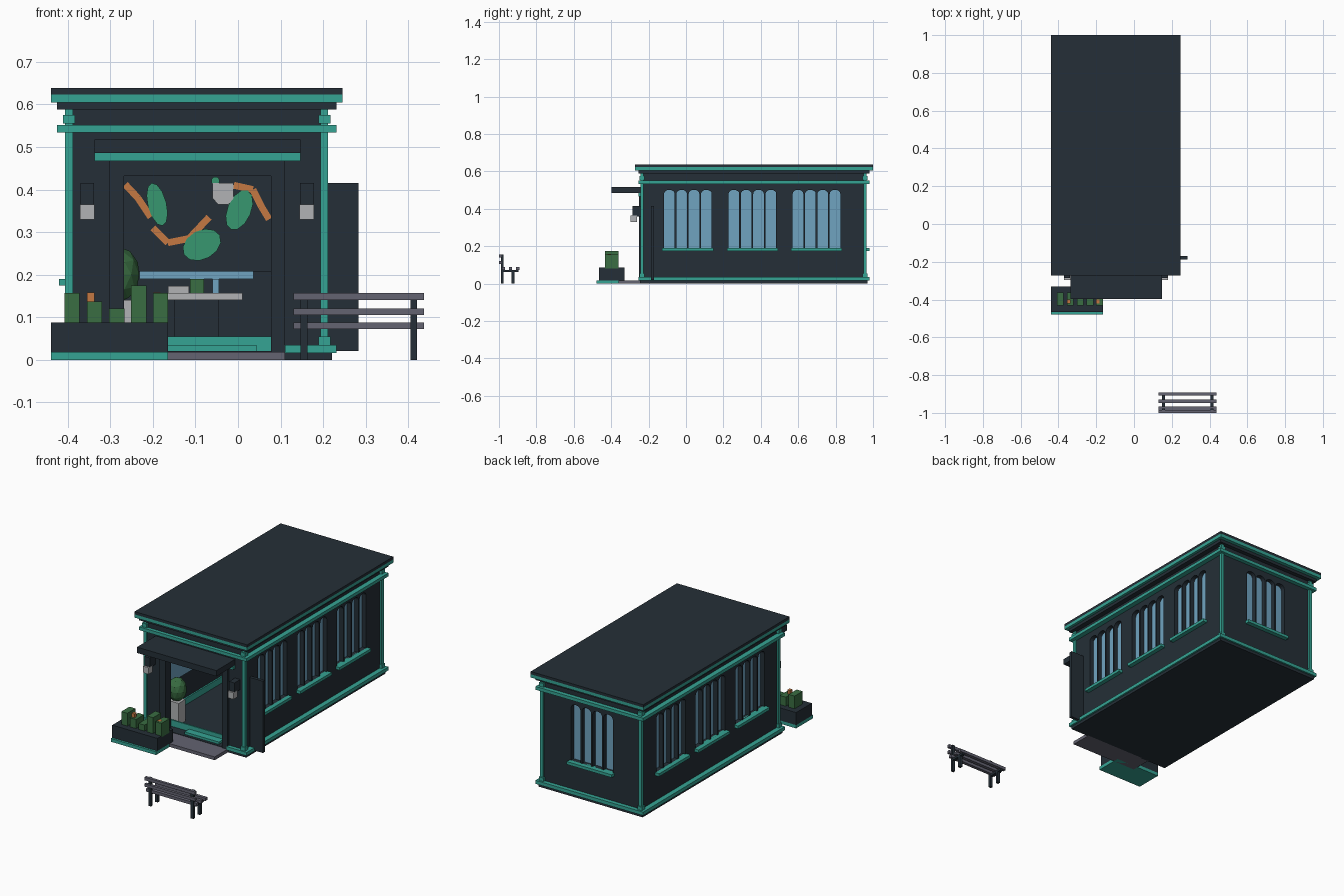
import bpy, bmesh, math
from mathutils import Matrix, Vector

old = bpy.data.objects.get("Cube")
if old:
    bpy.data.objects.remove(old, do_unlink=True)


def material(name, r, g, b):
    m = bpy.data.materials.new(name)
    m.use_nodes = True
    m.diffuse_color = (r, g, b, 1)
    m.node_tree.nodes["Principled BSDF"].inputs["Base Color"].default_value = (r, g, b, 1)
    return m


DARK = material("dark slate", .018, .028, .038)
TEAL = material("teal trim", .036, .37, .295)
BLUE = material("window blue", .16, .37, .53)
HEDGE = material("hedge green", .042, .155, .055)
LEAF = material("leaf green", .038, .31, .16)
ORANGE = material("flower orange", .56, .19, .055)
LIGHT = material("light grey", .44, .45, .46)
GREY = material("bench grey", .125, .125, .165)


def finish(name, bm, mat):
    bmesh.ops.recalc_face_normals(bm, faces=bm.faces[:])
    me = bpy.data.meshes.new(name)
    bm.to_mesh(me)
    bm.free()
    me.materials.append(mat)
    ob = bpy.data.objects.new(name, me)
    bpy.context.collection.objects.link(ob)
    return ob


def add_box(bm, x, y, z):
    mat = Matrix.Translation([(a + b) / 2 for a, b in (x, y, z)])
    mat = mat @ Matrix.Diagonal([b - a for a, b in (x, y, z)] + [1])
    bmesh.ops.create_cube(bm, size=1, matrix=mat)


def boxes(name, mat, *parts):
    bm = bmesh.new()
    for p in parts:
        add_box(bm, *p)
    return finish(name, bm, mat)


def add_prism(bm, pts, depth, mat):
    """Extrude a profile in local XZ along local Y, then place it."""
    face = bm.faces.new([bm.verts.new(mat @ Vector((u, 0, v))) for u, v in pts])
    res = bmesh.ops.extrude_face_region(bm, geom=[face])
    verts = [e for e in res["geom"] if isinstance(e, bmesh.types.BMVert)]
    bmesh.ops.translate(bm, verts=verts, vec=mat.to_3x3() @ Vector((0, depth, 0)))


def ring(name, mat, x, y, z, t):
    return boxes(name, mat,
                 (x, (y[0], y[0] + t), z), (x, (y[1] - t, y[1]), z),
                 ((x[0], x[0] + t), (y[0] + t, y[1] - t), z),
                 ((x[1] - t, x[1]), (y[0] + t, y[1] - t), z))


# Main dimensions
CX = -.097
WX, WY = (-.397, .203), (-.235, .957)     # wall faces
TX, TY = (-.425, .231), (-.255, .98)      # projecting trim
DOOR = (-.268, .077)
T = .03

# Walls, hollowed and cut for the doorway and the arched panes
walls = boxes("walls", DARK, (WX, WY, (.02, .59)))
IX, IY = (WX[0] + T, WX[1] - T), (WY[0] + T, WY[1] - T)
room = boxes("room_cutter", DARK, (IX, IY, (.01, .57)))
door = boxes("door_cutter", DARK, (DOOR, (-.4, -.15), (.01, .432)))

# Window places: centre position and rotation about z
places = [(CX, WY[1], math.pi)]
for yc in (.01, .355, .698):
    places += [(WX[0], yc, -math.pi / 2), (WX[1], yc, math.pi / 2)]

pane_h, arch_h, half = .29, .022, .0285
arch = [(half * math.cos(a), pane_h + arch_h * math.sin(a))
        for a in (math.pi * i / 8 for i in range(9))]
pane = [(-half, 0), (half, 0)] + arch
cut, glass, sill = bmesh.new(), bmesh.new(), bmesh.new()
for px, py, rot in places:
    base = Matrix.Translation((px, py, .19)) @ Matrix.Rotation(rot, 4, 'Z')
    for i in range(4):
        add_prism(cut, pane, .1, base @ Matrix.Translation(((i - 1.5) * .066, -.05, 0)))
    add_prism(glass, [(-.134, 0), (.134, 0), (.134, .315), (-.134, .315)], .012,
              base @ Matrix.Translation((0, .024, 0)))
    add_prism(sill, [(-.137, -.016), (.137, -.016), (.137, 0), (-.137, 0)], .035,
              base @ Matrix.Translation((0, -.024, 0)))
panes = finish("pane_cutter", cut, DARK)
finish("window_glass", glass, BLUE)
finish("window_sills", sill, TEAL)

for cutter in (room, door, panes):
    cutter.hide_render = True
    mod = walls.modifiers.new("cut", 'BOOLEAN')
    mod.operation, mod.solver, mod.object = 'DIFFERENCE', 'EXACT', cutter
    bpy.context.view_layer.objects.active = walls
    bpy.ops.object.modifier_apply(modifier=mod.name)
    bpy.data.objects.remove(cutter, do_unlink=True)

# Floor, base trim open at the doorway, corner posts
boxes("floor", DARK, ((-.415, .221), (-.245, .97), (0, .02)))
boxes("base_trim", TEAL,
      ((TX[0], -.303), (TY[0], -.23), (.016, .035)),
      ((.11, TX[1]), (TY[0], -.23), (.016, .035)),
      (TX, (.95, TY[1]), (.016, .035)),
      ((TX[0], -.39), (-.23, .95), (.016, .035)),
      ((.196, TX[1]), (-.23, .95), (.016, .035)))
posts = []
for x in (WX[0], WX[1]):
    for y in (WY[0], WY[1]):
        posts.append(((x - .009, x + .009), (y - .009, y + .009), (.035, .588)))
        for z in (.035, .555):
            posts.append(((x - .014, x + .014), (y - .014, y + .014), (z, z + .02)))
boxes("corner_posts", TEAL, *posts)

# Bands, cornice and roof
ring("upper_band", TEAL, TX, TY, (.534, .552), .035)
boxes("cornice", DARK, (TX, TY, (.588, .605)))
boxes("roof_edge", TEAL, ((-.44, .246), (-.272, 1), (.605, .623)))
boxes("roof", DARK, ((-.44, .246), (-.272, 1), (.623, .638)))

# Entrance: frame, canopy, step and mat
boxes("door_frame", DARK,
      ((-.303, DOOR[0]), (-.25, -.2), (.018, .467)),
      ((DOOR[1], .11), (-.25, -.2), (.018, .467)),
      (DOOR, (-.25, -.2), (.432, .467)))
boxes("canopy_strip", TEAL, ((-.337, .147), (-.255, -.23), (.467, .486)))
boxes("canopy", DARK, ((-.337, .147), (-.398, -.23), (.486, .518)))
boxes("step", GREY, ((-.3, .11), (-.36, -.24), (0, .018)))
boxes("door_mat", TEAL, ((-.165, .045), (-.23, -.17), (.02, .033)))
boxes("side_blade", DARK, ((.2, .283), (-.187, -.17), (.02, .415)))

# Wall lamps
for side, x in (("right", -.354), ("left", .162)):
    boxes("lamp_bracket_" + side, DARK, ((x - .016, x + .016), (-.285, -.23), (.36, .415)))
    boxes("lamp_shade_" + side, LIGHT, ((x - .017, x + .017), (-.296, -.262), (.329, .365)))

# Planter with clipped plants
boxes("planter_base", TEAL, ((-.44, -.165), (-.478, -.33), (0, .018)))
boxes("planter", DARK, ((-.44, -.165), (-.466, -.33), (.018, .087)))
hedges = [(-.39, .157), (-.337, .137), (-.285, .12), (-.233, .175), (-.182, .157)]
boxes("planter_hedges", HEDGE,
      *[((x - .018, x + .018), (-.432, -.362), (.08, h)) for x, h in hedges])
boxes("planter_flowers", ORANGE,
      *[((x - .018, x), (-.42, -.4), (.135, .158)) for x in (-.337, -.182)])

# Interior: skirting, potted plant, counter
ring("skirting", TEAL, IX, (-.19, IY[1]), (.02, .055), .008)
boxes("plant_pot", LIGHT, ((-.31, -.25), (-.16, -.1), (.02, .14)))
bm = bmesh.new()
bmesh.ops.create_icosphere(bm, subdivisions=2, radius=.05,
                           matrix=Matrix.Translation((-.28, -.13, .2)) @ Matrix.Diagonal((1, 1, 1.3, 1)))
finish("indoor_plant", bm, HEDGE)
boxes("counter_base", DARK, ((-.15, -.045), (.25, .4), (.02, .14)))
boxes("counter_top", LIGHT, ((-.165, .01), (.22, .43), (.14, .157)))
boxes("counter_tray", LIGHT, ((-.165, -.115), (.26, .32), (.157, .173)))
boxes("counter_plant", HEDGE, ((-.113, -.08), (.28, .32), (.157, .19)))
boxes("counter_bottle", BLUE, ((-.06, -.045), (.28, .3), (.157, .19)))

# Hanging board with painted leaves, stems and pot
BY = .3
boxes("hanging_board", DARK, ((-.3, .11), (BY, BY + .015), (.207, .57)))
leaves, stems, pot = bmesh.new(), bmesh.new(), bmesh.new()
for x, z, a, b, tilt in ((-.19, .365, .022, .052, .25), (-.085, .27, .048, .034, .5),
                         (.003, .352, .028, .05, -.4), (-.053, .42, .01, .01, 0)):
    m = Matrix.Translation((x, BY - .004, z)) @ Matrix.Rotation(tilt, 4, 'Y').inverted()
    add_prism(leaves, [(a * math.cos(t), b * math.sin(t))
                       for t in (math.tau * i / 12 for i in range(12))], .004, m)
for path in (((-.265, .412), (-.235, .38), (-.205, .335)),
             ((-.2, .31), (-.165, .275), (-.115, .285), (-.068, .335)),
             ((-.01, .41), (.035, .4), (.055, .36), (.073, .33))):
    for p, q in zip(path, path[1:]):
        d = Vector((q[0] - p[0], q[1] - p[1]))
        n = Vector((-d.y, d.x)).normalized() * .008
        p, q = Vector(p), Vector(q)
        add_prism(stems, [p - n, q - n, q + n, p + n], .003,
                  Matrix.Translation((0, BY - .003, 0)))
add_prism(pot, [(-.06, .415), (-.06, .38), (-.047, .365), (-.022, .365), (-.01, .38), (-.01, .415)],
          .006, Matrix.Translation((0, BY - .006, 0)))
finish("painted_leaves", leaves, LEAF)
finish("painted_stems", stems, ORANGE)
finish("painted_pot", pot, LIGHT)

# Bench: slats on dark legs
BX = (.13, .437)
boxes("bench_slats", GREY,
      (BX, (-1, -.985), (.14, .157)), (BX, (-1, -.985), (.105, .121)),
      *[(BX, (y, y + .018), (.072, .088)) for y in (-.985, -.947, -.909)])
legs = []
for x in (.147, .405):
    legs += [((x, x + .016), (-.99, -.976), (0, .155)),
             ((x, x + .016), (-.932, -.916), (0, .073)),
             ((x, x + .016), (-.98, -.895), (.062, .074))]
boxes("bench_legs", DARK, *legs)
